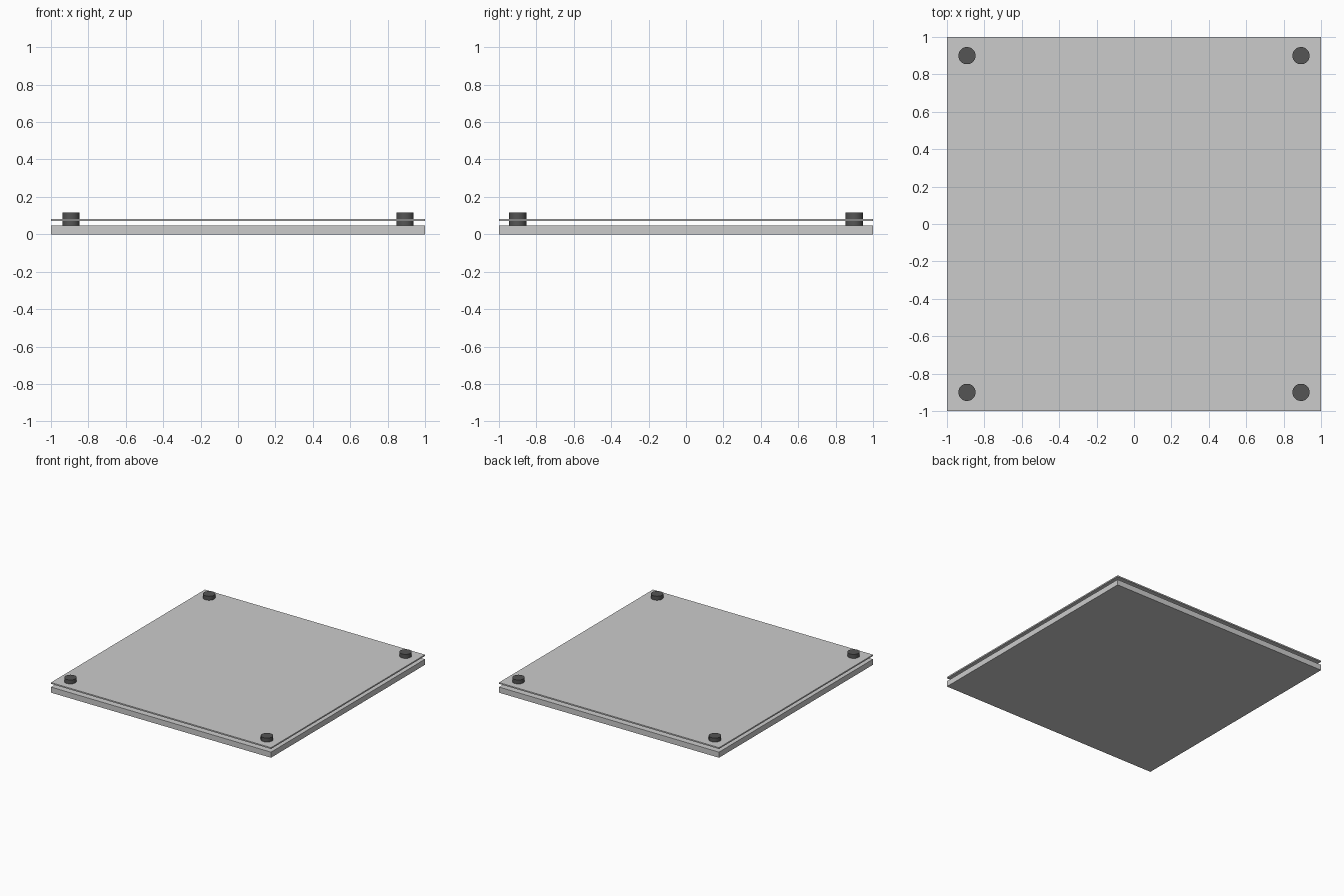
import bpy

if "Cube" in bpy.data.objects:
    bpy.data.objects.remove(bpy.data.objects["Cube"])

BASE_TOP = 0.046
POST_TOP = 0.116


def plate(name, z0, z1):
    """Square 2 x 2 slab between two heights."""
    bpy.ops.mesh.primitive_cube_add(size=1, location=(0, 0, (z0 + z1) / 2))
    ob = bpy.context.object
    ob.name = name
    ob.scale = (2, 2, z1 - z0)
    bpy.ops.object.transform_apply(location=False, rotation=False, scale=True)
    return ob


def standoff(name, x, y):
    """Round post standing on the base and passing through the cover."""
    bpy.ops.mesh.primitive_cylinder_add(
        vertices=32, radius=0.046, depth=POST_TOP - BASE_TOP,
        location=(x, y, (BASE_TOP + POST_TOP) / 2))
    ob = bpy.context.object
    ob.name = name
    bpy.ops.object.shade_smooth_by_angle()
    ob.data.materials.append(dark)
    return ob


# Dark finish for the posts
dark = bpy.data.materials.new("dark_metal")
dark.diffuse_color = (0.09, 0.09, 0.09, 1)
dark.use_nodes = True
dark.node_tree.nodes["Principled BSDF"].inputs["Base Color"].default_value = dark.diffuse_color

# Thick base slab and thin raised cover sheet
plate("base_plate", 0, BASE_TOP)
plate("cover_sheet", 0.072, 0.083)

# Four corner standoffs
for side, x in (("left", -0.893), ("right", 0.893)):
    for end, y in (("front", -0.9), ("back", 0.9)):
        standoff(f"standoff_{end}_{side}", x, y)
